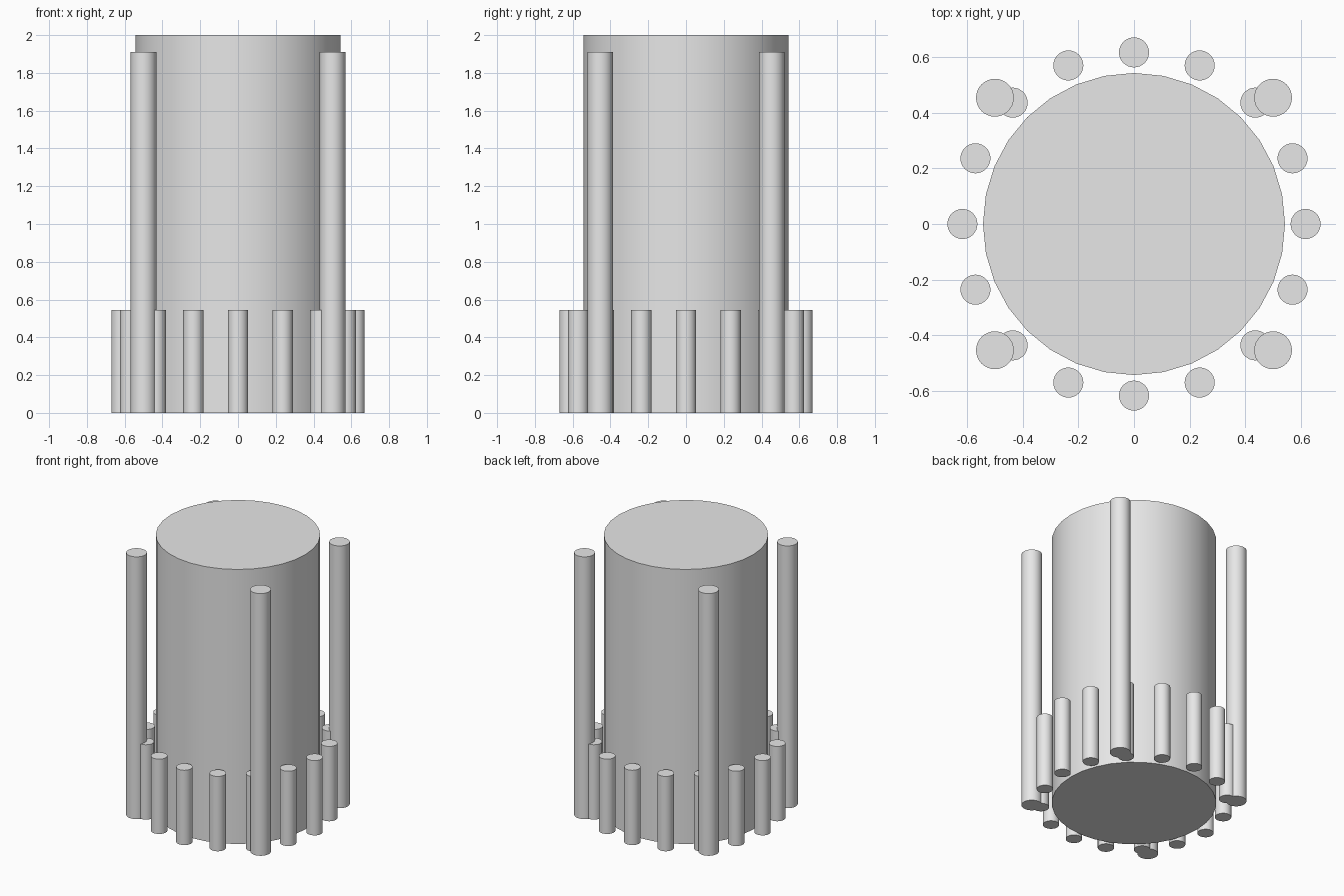
import bpy
import math

if "Cube" in bpy.data.objects:
    bpy.data.objects.remove(bpy.data.objects["Cube"], do_unlink=True)

grey = bpy.data.materials.new("light_grey")
grey.use_nodes = True
grey.diffuse_color = (0.8, 0.8, 0.8, 1)
grey.node_tree.nodes["Principled BSDF"].inputs["Base Color"].default_value = (0.8, 0.8, 0.8, 1)


def column(name, x, y, radius, height):
    """Upright smooth cylinder standing on the ground."""
    bpy.ops.mesh.primitive_cylinder_add(
        vertices=32, radius=radius, depth=height, location=(x, y, height / 2))
    obj = bpy.context.object
    obj.name = name
    obj.data.materials.append(grey)
    bpy.ops.object.shade_smooth_by_angle(angle=math.radians(30))


# Central drum
column("central_drum", 0, 0, 0.543, 2.0)

# Ring of short pegs around the base
PEGS = 16
for i in range(PEGS):
    a = math.tau * i / PEGS
    column(f"short_peg_{i + 1}", 0.617 * math.cos(a), 0.617 * math.sin(a), 0.054, 0.545)

# Four tall corner posts
for side, x in (("left", 0.5), ("right", -0.5)):
    for end, y in (("front", -0.454), ("back", 0.454)):
        column(f"tall_post_{end}_{side}", x, y, 0.068, 1.91)
